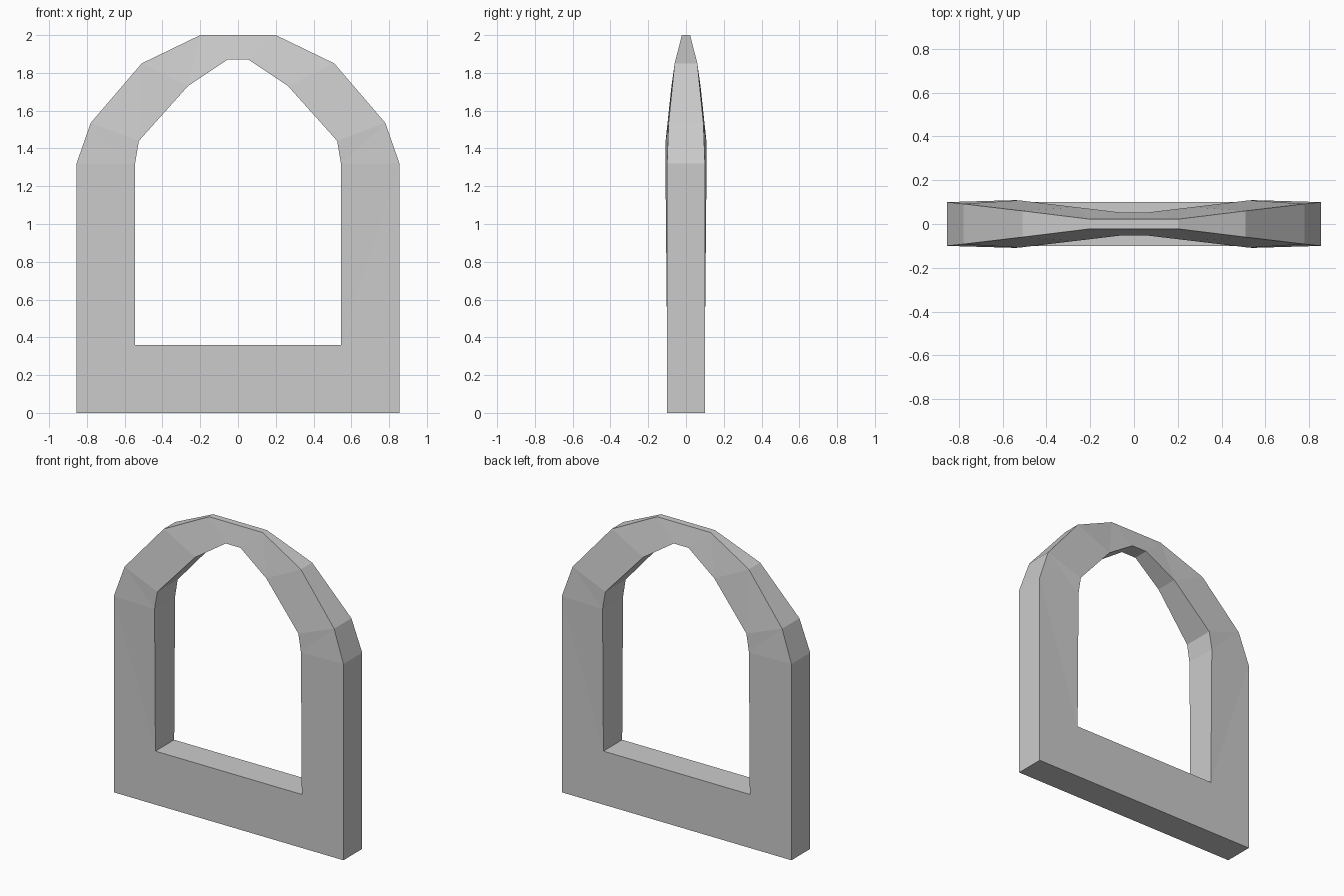
import bpy
import bmesh

cube = bpy.data.objects.get("Cube")
if cube:
    bpy.data.objects.remove(cube, do_unlink=True)

# Plain stone grey
stone = bpy.data.materials.new("stone_grey")
stone.use_nodes = True
colour = (0.6, 0.6, 0.6, 1)
stone.diffuse_color = colour
stone.node_tree.nodes["Principled BSDF"].inputs["Base Color"].default_value = colour

# Half outlines of the arch from sill to crown: x, half depth, z
OUTER = [(0.855, 0.10, 0), (0.855, 0.10, 1.32), (0.78, 0.092, 1.535),
         (0.51, 0.06, 1.85), (0.20, 0.022, 2.0)]
INNER = [(0.545, 0.10, 0.36), (0.545, 0.109, 1.32), (0.525, 0.108, 1.44),
         (0.265, 0.077, 1.73), (0.055, 0.052, 1.87)]

bm = bmesh.new()


def loop(half, side):
    """Closed ring of vertices on the front (-1) or back (+1)."""
    right = [bm.verts.new((x, side * d, z)) for x, d, z in half]
    left = [bm.verts.new((-x, side * d, z)) for x, d, z in reversed(half)]
    return right + left


outer_front, outer_back = loop(OUTER, -1), loop(OUTER, 1)
inner_front, inner_back = loop(INNER, -1), loop(INNER, 1)
count = len(outer_front)

for i in range(count):
    j = (i + 1) % count
    # Rim and opening walls
    bm.faces.new((outer_front[i], outer_front[j], outer_back[j], outer_back[i]))
    bm.faces.new((inner_front[i], inner_back[i], inner_back[j], inner_front[j]))
    # Faceted front and back faces, with mirrored diagonals
    for o, n in ((outer_front, inner_front), (outer_back, inner_back)):
        if i < count // 2:
            bm.faces.new((o[i], o[j], n[i]))
            bm.faces.new((o[j], n[j], n[i]))
        else:
            bm.faces.new((o[i], o[j], n[j]))
            bm.faces.new((o[i], n[j], n[i]))

bmesh.ops.recalc_face_normals(bm, faces=bm.faces[:])
mesh = bpy.data.meshes.new("arched_window_frame")
bm.to_mesh(mesh)
bm.free()
mesh.materials.append(stone)
frame = bpy.data.objects.new("arched_window_frame", mesh)
bpy.context.collection.objects.link(frame)
